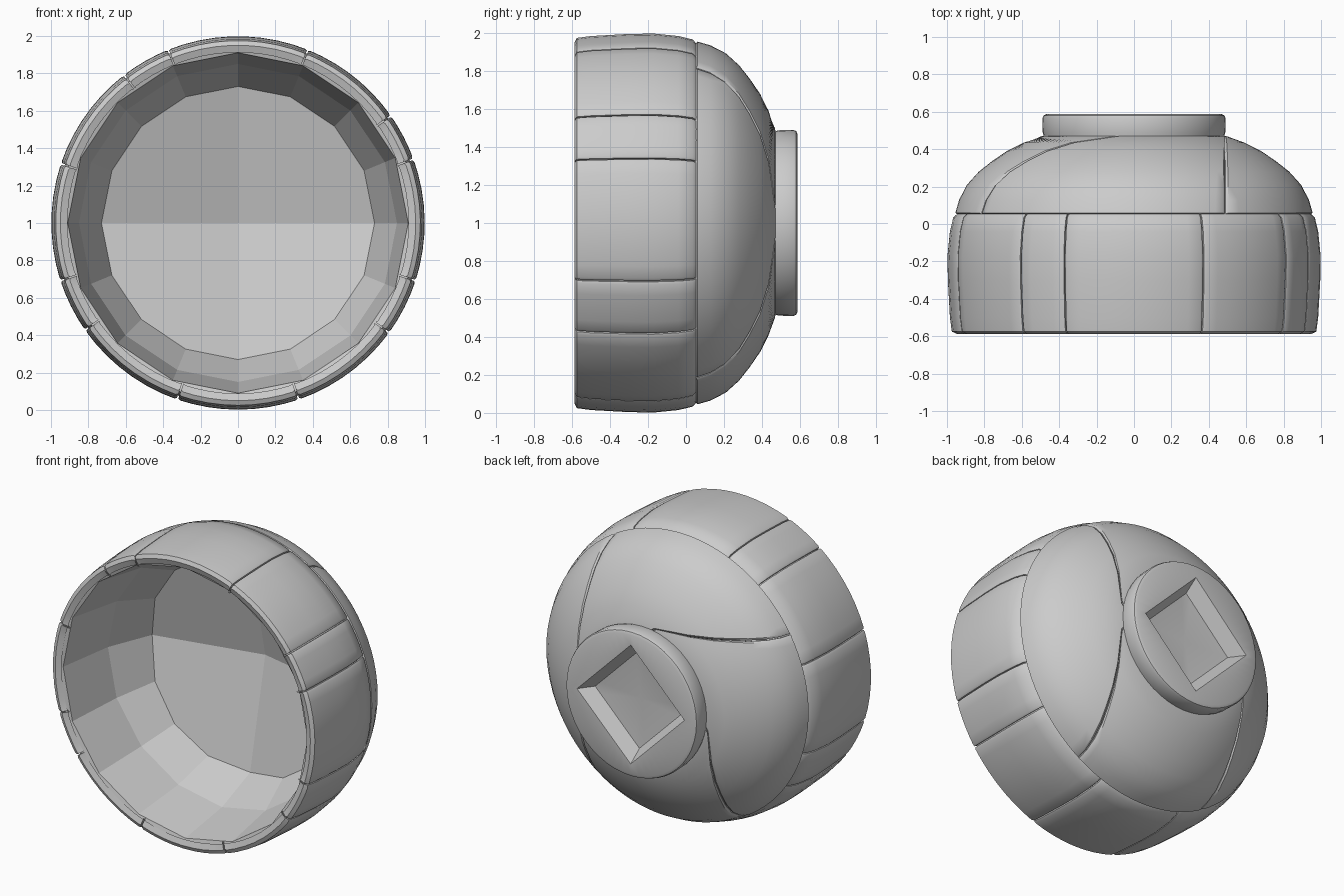
import bpy, bmesh, math
from math import cos, sin, acos, radians, pi

if "Cube" in bpy.data.objects:
    bpy.data.objects.remove(bpy.data.objects["Cube"])


def finish(name, bm, angle=None):
    me = bpy.data.meshes.new(name)
    bm.to_mesh(me)
    bm.free()
    ob = bpy.data.objects.new(name, me)
    bpy.context.collection.objects.link(ob)
    if angle:
        bpy.ops.object.select_all(action='DESELECT')
        ob.select_set(True)
        bpy.context.view_layer.objects.active = ob
        bpy.ops.object.shade_smooth_by_angle(angle=radians(angle))
    return ob


def pos(r, y, a):
    # the bowl lies on its side: its axis runs along y at z = 1
    return (r * cos(a), y, 1 + r * sin(a))


def grid(bm, rows, closed):
    n = len(rows[0])
    for p, q in zip(rows, rows[1:]):
        for i in range(n if closed else n - 1):
            j = (i + 1) % n
            # wound so that normals face outward when rows run front to back
            bm.faces.new((p[i], q[i], q[j], p[j]))


def block(name, profile, start, end, n, axial=0.0):
    """Curved stone block whose side edges sink into narrow seams.
    start and end give the seam angle at each radius."""
    bm = bmesh.new()
    gap, sink, lip = 0.004, 0.022, 0.014
    drop = [sink, 0.006] + [0] * (n + 1) + [0.006, sink]
    rows = []
    for r, y in profile:
        lo, hi = start(r), end(r)
        angs = [lo + gap, lo + gap, lo + gap + lip]
        angs += [lo + (hi - lo) * k / n for k in range(1, n)]
        angs += [hi - gap - lip, hi - gap, hi - gap]
        rows.append([bm.verts.new(pos(r - d, y - d * axial, a))
                     for a, d in zip(angs, drop)])
    grid(bm, rows, False)
    return finish(name, bm, 35)


# Core shell under the blocks, visible only in the seams
core = [(0.92, -0.565), (0.955, -0.565), (0.978, -0.3), (0.978, -0.15),
        (0.935, 0.05), (0.86, 0.19), (0.73, 0.305), (0.58, 0.40), (0.46, 0.435)]
bm = bmesh.new()
rows = [[bm.verts.new(pos(r, y, 2 * pi * i / 64)) for i in range(64)] for r, y in core]
grid(bm, rows, True)
finish("core_shell", bm, 40)

# Rim band: unequal blocks around the opening
band = [(0.912, -0.574), (0.95, -0.587), (0.975, -0.575), (0.985, -0.5), (0.996, -0.3),
        (0.998, -0.17), (0.985, -0.04), (0.967, 0.035), (0.945, 0.055)]
seams = [-18, 20, 35, 68, 112, 127.6, 161.5, 198, 215, 251, 289, 324, 342]
for k, (a, b) in enumerate(zip(seams, seams[1:])):
    block(f"rim_block_{k + 1}", band, lambda r: radians(a), lambda r: radians(b),
          max(4, round((b - a) / 5)))

# Rounded back: blocks divided by straight cuts running tangent to the foot
dome = [(0.935, 0.045), (0.955, 0.06), (0.935, 0.13), (0.893, 0.21), (0.83, 0.28),
        (0.76, 0.335), (0.68, 0.39), (0.59, 0.435), (0.5, 0.468), (0.46, 0.475)]


def tangent_cut(base, side=1):
    return lambda r: radians(base) + side * max(0.1, acos(min(1, 0.49 / r)))


cuts = [("right", tangent_cut(0, -1), tangent_cut(0)),
        ("top", tangent_cut(0), tangent_cut(90)),
        ("left", tangent_cut(90), tangent_cut(180)),
        ("bottom", tangent_cut(180), tangent_cut(360, -1))]
for name, start, end in cuts:
    block(f"back_block_{name}", dome, start, end, 24, axial=1.0)

# Faceted sixteen-sided lining with a shallow four-sided floor
bm = bmesh.new()


def floor_y(r, a):
    return 0.29 - 0.22 * r * (abs(cos(a)) + abs(sin(a)))


rows = []
for r, y in [(0.95, -0.572), (0.91, -0.56), (0.85, -0.17), (0.73, None)]:
    row = []
    for i in range(16):
        a = 2 * pi * i / 16
        row.append(bm.verts.new(pos(r, floor_y(r, a) if y is None else y, a)))
    rows.append(row)
grid(bm, rows, True)
centre = bm.verts.new((0, 0.29, 1))
fl = rows[-1]
for i in range(16):
    bm.faces.new((fl[i], centre, fl[(i + 1) % 16]))
# the lining is seen from the front, so it must face -y
bm.normal_update()
if sum(f.normal.y * f.calc_area() for f in bm.faces) > 0:
    bmesh.ops.reverse_faces(bm, faces=bm.faces[:])
finish("inner_lining", bm)

# Foot ring with a tapered diamond socket
bm = bmesh.new()
N = 48


def diamond(size, y):
    out = []
    for i in range(N):
        a = 2 * pi * i / N
        out.append(bm.verts.new(pos(size / (abs(cos(a)) + abs(sin(a))), y, a)))
    return out


foot = [(0.475, 0.44), (0.488, 0.49), (0.49, 0.565), (0.484, 0.58), (0.467, 0.588)]
rows = [[bm.verts.new(pos(r, y, 2 * pi * i / N)) for i in range(N)] for r, y in foot]
rows += [diamond(0.40, 0.588), diamond(0.33, 0.495)]
grid(bm, rows, True)
tip = bm.verts.new((0, 0.475, 1))
for i in range(N):
    bm.faces.new((rows[-1][i], tip, rows[-1][(i + 1) % N]))
finish("foot_ring", bm, 30)
